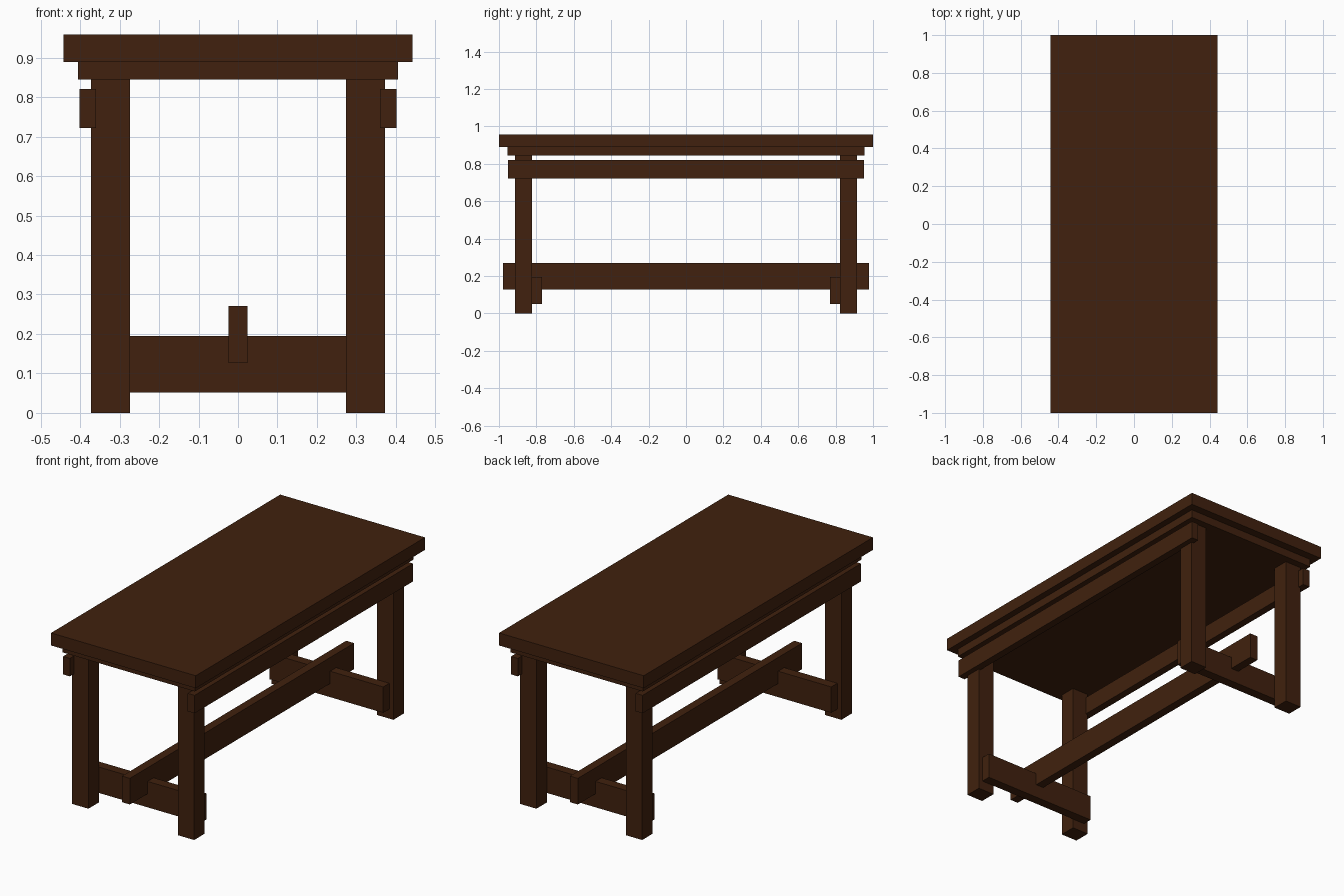
import bpy

default = bpy.data.objects.get("Cube")
if default:
    bpy.data.objects.remove(default, do_unlink=True)

# One dark wood colour
COLOUR = (0.052, 0.0152, 0.0044, 1.0)
wood = bpy.data.materials.new("dark_brown_wood")
wood.use_nodes = True
wood.diffuse_color = COLOUR
bsdf = next(n for n in wood.node_tree.nodes if n.type == "BSDF_PRINCIPLED")
bsdf.inputs["Base Color"].default_value = COLOUR
bsdf.inputs["Roughness"].default_value = 0.8


def board(name, x, y, z):
    """Box spanning the given (min, max) range on each axis."""
    spans = (x, y, z)
    bpy.ops.mesh.primitive_cube_add(size=1, location=[(a + b) / 2 for a, b in spans])
    obj = bpy.context.object
    obj.name = name
    obj.scale = [b - a for a, b in spans]
    bpy.ops.object.transform_apply(location=False, rotation=False, scale=True)
    obj.data.materials.append(wood)
    return obj


def side(sign, near, far):
    """Range mirrored to the chosen side of the centre."""
    return tuple(sorted((sign * near, sign * far)))


# Table top and the slab under it
board("table_top", (-0.442, 0.442), (-1, 1), (0.889, 0.958))
board("under_slab", (-0.405, 0.405), (-0.955, 0.955), (0.844, 0.889))

# Legs
for sx, x_name in ((1, "left"), (-1, "right")):
    for sy, y_name in ((-1, "front"), (1, "back")):
        board(f"{y_name}_{x_name}_leg",
              side(sx, 0.273, 0.373), side(sy, 0.823, 0.915), (0, 0.844))

# Long rails let into the outer faces of the legs
for sx, x_name in ((1, "left"), (-1, "right")):
    board(f"{x_name}_side_rail", side(sx, 0.36, 0.402), (-0.953, 0.953), (0.722, 0.821))

# Cross beams butted against the inner faces of the legs
for sy, y_name in ((-1, "front"), (1, "back")):
    board(f"{y_name}_cross_beam", (-0.348, 0.348), side(sy, 0.77, 0.823), (0.052, 0.195))

# Central stretcher passing through both cross beams
board("centre_stretcher", (-0.024, 0.024), (-0.978, 0.978), (0.127, 0.271))
